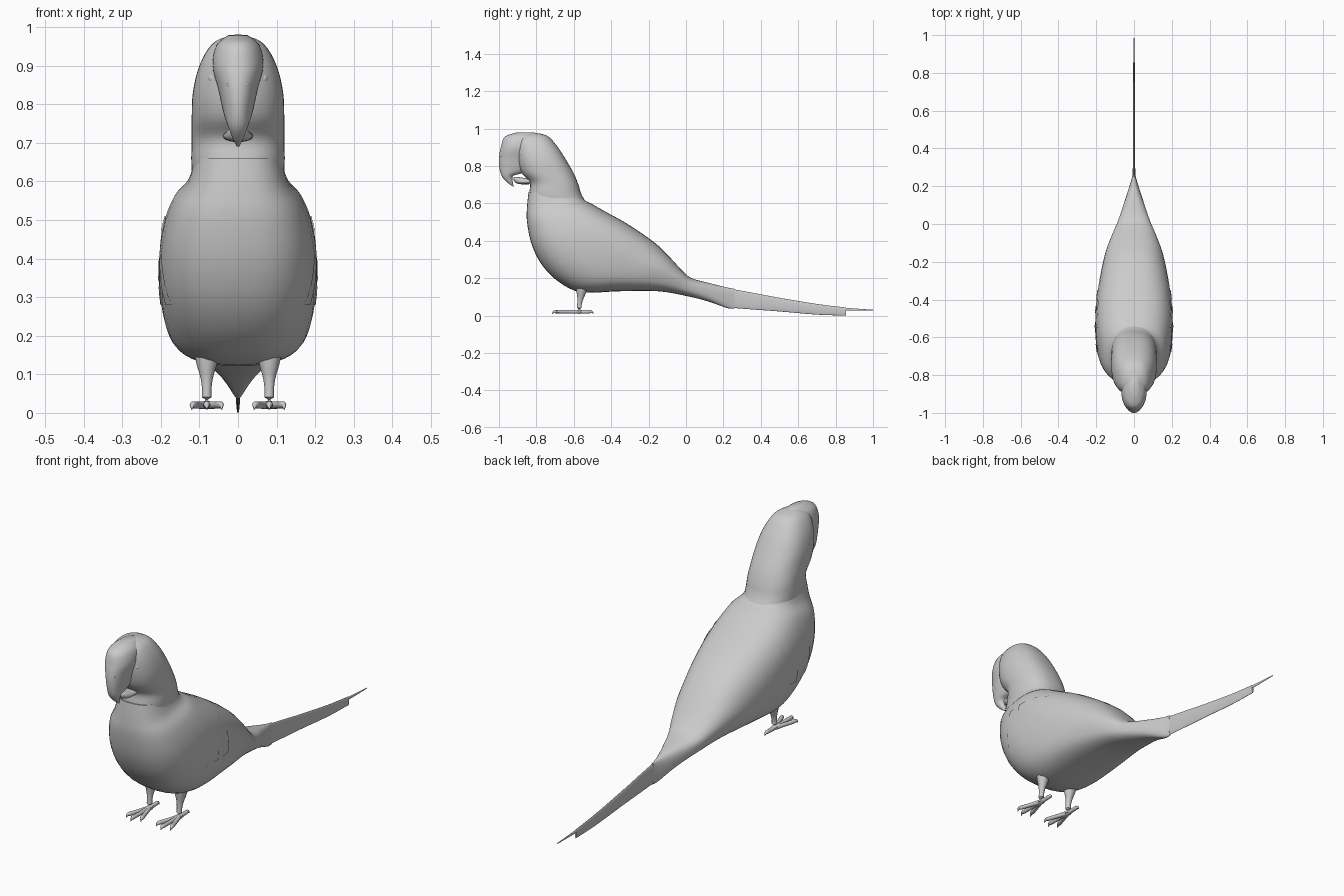
import bpy, bmesh, math
from mathutils import Vector
from mathutils.bvhtree import BVHTree

if "Cube" in bpy.data.objects:
    bpy.data.objects.remove(bpy.data.objects["Cube"])


def finish(name, bm, angle=50):
    bmesh.ops.recalc_face_normals(bm, faces=bm.faces)
    me = bpy.data.meshes.new(name)
    bm.to_mesh(me)
    bm.free()
    ob = bpy.data.objects.new(name, me)
    bpy.context.collection.objects.link(ob)
    bpy.ops.object.select_all(action='DESELECT')
    ob.select_set(True)
    bpy.context.view_layer.objects.active = ob
    bpy.ops.object.shade_smooth_by_angle(angle=math.radians(angle))
    return ob


def spline(rows, steps):
    """Catmull-Rom interpolation through rows of numbers."""
    out = []
    for i in range(len(rows) - 1):
        a, b = rows[max(i - 1, 0)], rows[i]
        c, d = rows[i + 1], rows[min(i + 2, len(rows) - 1)]
        for s in range(steps):
            t = s / steps
            out.append([0.5 * (2*q + (r-p)*t + (2*p-5*q+4*r-s2)*t*t + (3*q-p-3*r+s2)*t**3)
                        for p, q, r, s2 in zip(a, b, c, d)])
    return out + [list(rows[-1])]


def skin(bm, rings):
    vs = [[bm.verts.new(p) for p in ring] for ring in rings]
    n = len(vs[0])
    for a, b in zip(vs, vs[1:]):
        for i in range(n):
            bm.faces.new((a[i], a[(i+1) % n], b[(i+1) % n], b[i]))
    bm.faces.new(vs[0])
    bm.faces.new(vs[-1])


def loft(name, rows, power=2.3, sides=40, steps=4):
    """Rows: front y, front z, back y, back z, half width."""
    rings = []
    for fy, fz, by, bz, w in spline(rows, steps):
        ring = []
        for k in range(sides):
            t = 2 * math.pi * k / sides
            c, s = math.cos(t), math.sin(t)
            u = math.copysign(abs(c) ** (2 / power), c)
            v = math.copysign(abs(s) ** (2 / power), s)
            ring.append(((max(w, 0.001)) * v, (fy+by)/2 + u*(by-fy)/2, (fz+bz)/2 + u*(bz-fz)/2))
        rings.append(ring)
    bm = bmesh.new()
    skin(bm, rings)
    return finish(name, bm)


def tube(name, rows, sides=12, steps=3):
    """Rows: x, y, z, radius."""
    pts = spline(rows, steps)
    rings = []
    for i, (x, y, z, r) in enumerate(pts):
        d = Vector(pts[min(i+1, len(pts)-1)][:3]) - Vector(pts[max(i-1, 0)][:3])
        q = d.to_track_quat('Z', 'Y')
        rings.append([Vector((x, y, z)) + q @ Vector((r*math.cos(a), r*math.sin(a), 0))
                      for a in (2*math.pi*k/sides for k in range(sides))])
    bm = bmesh.new()
    skin(bm, rings)
    return finish(name, bm)


def ball(name, loc, scale):
    bm = bmesh.new()
    bmesh.ops.create_uvsphere(bm, u_segments=16, v_segments=10, radius=1)
    for v in bm.verts:
        v.co = Vector([a*b for a, b in zip(v.co, scale)]) + Vector(loc)
    return finish(name, bm)


# body with folded wings, running into the tail root
body = loft("body", [
    (-.842, .66, -.57, .655, .112), (-.85, .58, -.545, .62, .13),
    (-.85, .50, -.50, .595, .168), (-.825, .38, -.43, .555, .195),
    (-.77, .27, -.33, .50, .205), (-.68, .18, -.23, .435, .20),
    (-.56, .125, -.15, .375, .185), (-.35, .13, -.08, .305, .16),
    (-.15, .13, -.02, .24, .122), (.0, .105, .03, .20, .085),
    (.12, .075, .12, .175, .05), (.22, .04, .22, .15, .018),
    (.26, .037, .26, .143, .007)], power=2.6)

# thin upright tail and its long tip feather
loft("tail", [(.20, .045, .20, .15, .008), (.35, .033, .35, .123, .006),
              (.5, .022, .5, .095, .006), (.7, .005, .7, .062, .005),
              (.855, .0, .855, .043, .004)], power=2)
loft("tail_tip", [(.8, .027, .8, .045, .004), (.9, .026, .9, .038, .003),
                  (1, .027, 1, .031, .001)], power=2, sides=12)

# head and neck
loft("head_and_neck", [
    (-.85, .975, -.81, .978, .025), (-.895, .95, -.74, .96, .068),
    (-.905, .90, -.685, .90, .1), (-.90, .83, -.64, .83, .117),
    (-.88, .765, -.60, .76, .12), (-.835, .71, -.575, .70, .12),
    (-.838, .65, -.555, .64, .121), (-.83, .58, -.50, .55, .115)], power=2.4)

# forehead flowing into the hooked upper beak
loft("upper_beak", [
    (-.91, .978, -.81, .98, .025), (-.97, .955, -.78, .95, .056),
    (-.99, .90, -.80, .90, .066), (-1.0, .845, -.82, .83, .051),
    (-.998, .79, -.86, .768, .038), (-.985, .745, -.922, .748, .027),
    (-.96, .715, -.927, .718, .016), (-.927, .69, -.92, .69, .003)], power=2.1)

# lower beak
loft("lower_beak", [
    (-.922, .742, -.908, .742, .012), (-.922, .725, -.88, .738, .026),
    (-.90, .704, -.85, .735, .035), (-.84, .702, -.80, .735, .04)], power=2.1, sides=24)

# small wing coverts laid on the body surface: y0, y1, z0, z1
bm = bmesh.new()
bm.from_mesh(body.data)
tree = BVHTree.FromBMesh(bm)
bm.free()
PATCHES = [(-.68, -.635, .28, .41), (-.575, -.52, .28, .405), (-.47, -.435, .28, .395),
           (-.40, -.35, .28, .385), (-.67, -.64, .475, .505), (-.60, -.545, .47, .51),
           (-.50, -.475, .46, .505), (-.45, -.40, .44, .485)]


def coverts(name, side):
    bm = bmesh.new()
    for y0, y1, z0, z1 in PATCHES:
        grid = []
        for j in range(6):
            row = []
            for i in range(4):
                y, z = y0 + (y1-y0)*i/3, z0 + (z1-z0)*j/5
                hit, nor, _, _ = tree.ray_cast(Vector((side, y, z)), Vector((-side, 0, 0)))
                if hit is None:
                    hit = Vector((side*.15, y, z))
                row.append(bm.verts.new((hit.x + side*.003, y, z)))
            grid.append(row)
        for a, b in zip(grid, grid[1:]):
            for i in range(3):
                bm.faces.new((a[i], a[i+1], b[i+1], b[i]))
    finish(name, bm)


for side, tag in ((1, "left"), (-1, "right")):
    coverts(f"wing_coverts_{tag}", side)
    ball(f"eye_{tag}", (side*.066, -.872, .868), (.013, .016, .016))
    ball(f"nostril_{tag}", (side*.023, -.984, .85), (.007, .007, .005))
    # leg
    x = side * .081
    tube(f"leg_{tag}", [(x, -.555, .17, .036), (x, -.56, .125, .026), (x, -.565, .09, .016),
                        (x, -.57, .055, .012), (x, -.57, .015, .015)])
    # three front toes and one back toe, each ending in a claw
    for k, (dx, ye) in enumerate(((-.034, -.695), (0, -.715), (.034, -.695), (0, -.495))):
        s = -1 if ye < -.57 else 1
        tube(f"toe_{tag}_{k}", [
            (x, -.57, .02, .011), (x + dx*.6, (ye - .57)/2, .02, .0095),
            (x + dx, ye - s*.02, .021, .0095), (x + dx*1.1, ye - s*.008, .02, .006),
            (x + dx*1.15, ye, .008, .001)], sides=10)
